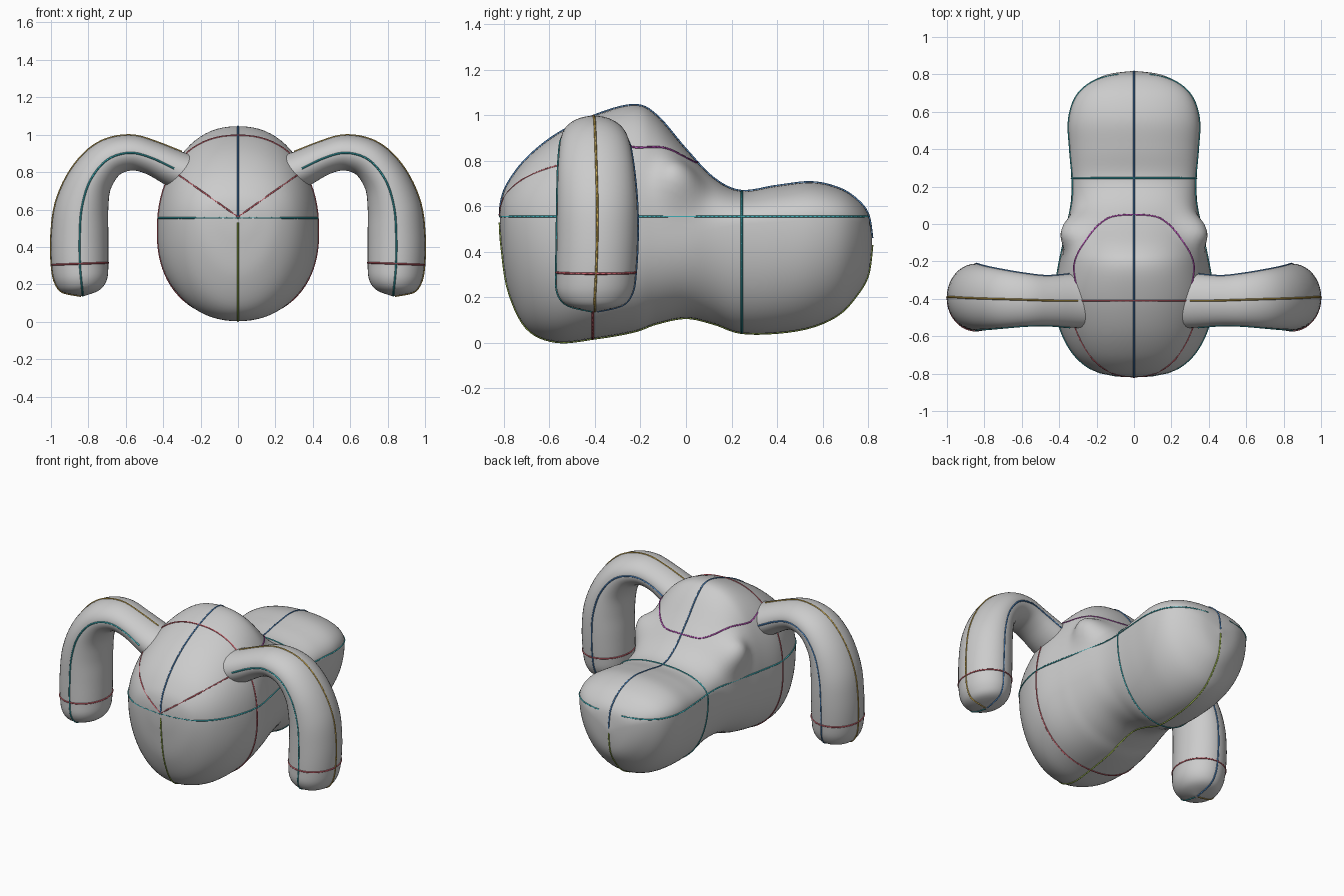
import bpy, bmesh, math
from mathutils import Vector

if "Cube" in bpy.data.objects:
    bpy.data.objects.remove(bpy.data.objects["Cube"])

# body stations: y, top z, bottom z, z of widest point, half width, lower roundness
BODY = [
    (-0.818, 0.56, 0.53, 0.55, 0.01, 1.9), (-0.81, 0.63, 0.42, 0.55, 0.11, 1.9),
    (-0.78, 0.705, 0.23, 0.54, 0.22, 1.9), (-0.70, 0.81, 0.065, 0.52, 0.32, 2.0),
    (-0.57, 0.915, 0.005, 0.49, 0.393, 2.2), (-0.40, 1.00, 0.02, 0.48, 0.43, 2.25),
    (-0.23, 1.045, 0.05, 0.48, 0.405, 2.25), (-0.13, 1.00, 0.085, 0.48, 0.385, 2.25),
    (0.00, 0.85, 0.11, 0.48, 0.36, 2.2), (0.12, 0.725, 0.085, 0.50, 0.338, 2.1),
    (0.24, 0.668, 0.045, 0.52, 0.335, 2.1), (0.40, 0.69, 0.045, 0.53, 0.345, 2.1),
    (0.55, 0.706, 0.07, 0.54, 0.35, 2.05), (0.67, 0.68, 0.125, 0.54, 0.317, 2.0),
    (0.75, 0.63, 0.21, 0.53, 0.245, 1.9), (0.80, 0.565, 0.30, 0.50, 0.14, 1.9),
    (0.818, 0.46, 0.43, 0.445, 0.01, 1.9)]
# arm stations: x, z, y, radius in the bend plane, half width in y
ARM = [
    (0.15, 0.75, -0.41, 0.115, 0.15), (0.31, 0.805, -0.41, 0.102, 0.145),
    (0.46, 0.875, -0.41, 0.09, 0.133), (0.58, 0.903, -0.405, 0.095, 0.14),
    (0.70, 0.865, -0.40, 0.105, 0.155), (0.79, 0.755, -0.395, 0.12, 0.168),
    (0.835, 0.61, -0.39, 0.143, 0.176), (0.846, 0.46, -0.39, 0.153, 0.178),
    (0.845, 0.31, -0.395, 0.152, 0.175), (0.838, 0.22, -0.40, 0.14, 0.165),
    (0.832, 0.165, -0.40, 0.10, 0.12), (0.83, 0.138, -0.40, 0.01, 0.01)]
UP = 2.25                                   # upper roundness of the body
BUMP = Vector((0.31, -0.03, 0.70))          # centre of the side bumps


def smooth_rows(rows, steps):
    """Catmull-Rom interpolation of all columns."""
    out = []
    for i in range(len(rows) - 1):
        a, b, c, d = (rows[min(max(i + k, 0), len(rows) - 1)] for k in (-1, 0, 1, 2))
        for s in range(steps):
            t = s / steps
            out.append([0.5 * (2*q + (r - p)*t + (2*p - 5*q + 4*r - v)*t*t
                               + (3*q - p - 3*r + v)*t**3) for p, q, r, v in zip(a, b, c, d)])
    return out + [list(rows[-1])]


def superellipse(angle, n):
    c, s = math.cos(angle), math.sin(angle)
    return math.copysign(abs(c) ** (2/n), c), math.copysign(abs(s) ** (2/n), s)


def loft(name, rings):
    bm = bmesh.new()
    vr = [[bm.verts.new(p) for p in ring] for ring in rings]
    n = len(rings[0])
    for a, b in zip(vr, vr[1:]):
        for i in range(n):
            bm.faces.new((a[i], a[(i+1) % n], b[(i+1) % n], b[i]))
    bm.faces.new(vr[0])
    bm.faces.new(vr[-1])
    bmesh.ops.recalc_face_normals(bm, faces=bm.faces)
    for f in bm.faces:
        f.smooth = True
    me = bpy.data.meshes.new(name)
    bm.to_mesh(me)
    bm.free()
    ob = bpy.data.objects.new(name, me)
    bpy.context.collection.objects.link(ob)
    return ob


def seam(name, pts, color, closed=False):
    """Thin coloured seam line lying on a surface."""
    cu = bpy.data.curves.new(name, 'CURVE')
    cu.dimensions = '3D'
    cu.bevel_depth = 0.005
    cu.bevel_resolution = 0
    sp = cu.splines.new('POLY')
    sp.points.add(len(pts) - 1)
    for p, co in zip(sp.points, pts):
        p.co = (*co, 1)
    sp.use_cyclic_u = closed
    mat = bpy.data.materials.new(name)
    mat.diffuse_color = (*color, 1)
    mat.use_nodes = True
    mat.node_tree.nodes["Principled BSDF"].inputs["Base Color"].default_value = mat.diffuse_color
    cu.materials.append(mat)
    bpy.context.collection.objects.link(bpy.data.objects.new(name, cu))


RED, GREEN, BLUE = (0.6, 0.12, 0.15), (0.35, 0.5, 0.08), (0.08, 0.25, 0.55)
TEAL, PURPLE, OCHRE = (0.05, 0.45, 0.5), (0.5, 0.08, 0.5), (0.6, 0.4, 0.08)

# body with a soft bump on each side behind the arms
N = 80
stations = smooth_rows(BODY, 6)


def bulge(p):
    d = Vector((abs(p.x), p.y, p.z)) - BUMP
    k = math.exp(-(d.length / 0.10) ** 2.5)
    return p + Vector((math.copysign(0.06, p.x), 0.0, 0.045)) * k


def body_ring(row):
    y, top, bot, mid, w, low = row
    ring = []
    for i in range(N):
        a = 2 * math.pi * i / N
        c, s = superellipse(a, UP if i <= N // 2 else low)
        ring.append(bulge(Vector((w*c, y, mid + s * ((top - mid) if s > 0 else (mid - bot))))))
    return ring


body_rings = [body_ring(r) for r in stations]
loft("body", body_rings)


def station_at(y):
    for a, b in zip(stations, stations[1:]):
        if a[0] <= y <= b[0]:
            t = (y - a[0]) / max(b[0] - a[0], 1e-6)
            return [p + (q - p) * t for p, q in zip(a, b)]
    return stations[0] if y < 0 else stations[-1]


def on_side(y, z):
    _, top, bot, mid, w, low = station_at(y)
    h, n = (top - mid, UP) if z > mid else (mid - bot, low)
    k = min(abs(z - mid) / max(h, 1e-6), 1)
    return Vector((w * (1 - k**n) ** (1/n), y, z))


def on_top(x, y):
    _, top, bot, mid, w, low = station_at(y)
    k = min(abs(x) / w, 1)
    return bulge(Vector((x, y, mid + (top - mid) * (1 - k**UP) ** (1/UP))))


def on_front(x, z):
    y = -0.818
    while y < -0.3 and on_side(y, z).x < x:
        y += 0.004
    return Vector((x, y, z))


# body seams
seam("top_seam", [r[N//4] for r in body_rings], BLUE)
seam("belly_seam", [r[3*N//4] for r in body_rings], GREEN)
seam("shoulder_seam", body_ring(station_at(-0.41)), RED, True)
seam("waist_seam", body_ring(station_at(0.245)), TEAL, True)

# arms and side seams, mirrored
arm_rows = smooth_rows(ARM, 5)
M = 40
for side, label in ((1, "right"), (-1, "left")):
    def flip(p):
        return Vector((side * p[0], p[1], p[2]))

    rings = []
    for i, (x, z, y, r, ry) in enumerate(arm_rows):
        a, b = arm_rows[max(i-1, 0)], arm_rows[min(i+1, len(arm_rows)-1)]
        t = Vector((b[0]-a[0], 0, b[1]-a[1])).normalized()
        nrm = Vector((-t.z, 0, t.x))
        ring = []
        for k in range(M):
            c, s = superellipse(2 * math.pi * k / M, 2.0)
            ring.append(flip(Vector((x, y, z)) + nrm*r*c + Vector((0, ry*s, 0))))
        rings.append(ring)
    loft(label + "_arm", rings)
    for k, col in ((0, OCHRE), (1, BLUE), (3, TEAL)):
        seam(f"{label}_arm_seam_{k}", [r[k*M//4] for r in rings[6:]], col)
    seam(label + "_cuff_seam", rings[40], RED, True)

    # waterline, brow and back arch seams
    water = [on_front(0.02 * i, 0.555) for i in range(11)]
    water += [on_side(-0.77 + 1.57 * i / 80, 0.555) for i in range(81)]
    seam(label + "_waterline_seam", [flip(p) for p in water], TEAL)
    seam(label + "_brow_seam",
         [flip(on_front(0.34 * i / 20, 0.56 + 0.24 * i / 20)) for i in range(21)], RED)
    arch = smooth_rows([(0, 0.05), (0.14, 0.03), (0.25, -0.08), (0.32, -0.22), (0.29, -0.4)], 6)
    seam(label + "_arch_seam", [flip(on_top(x, y)) for x, y in arch], PURPLE)
